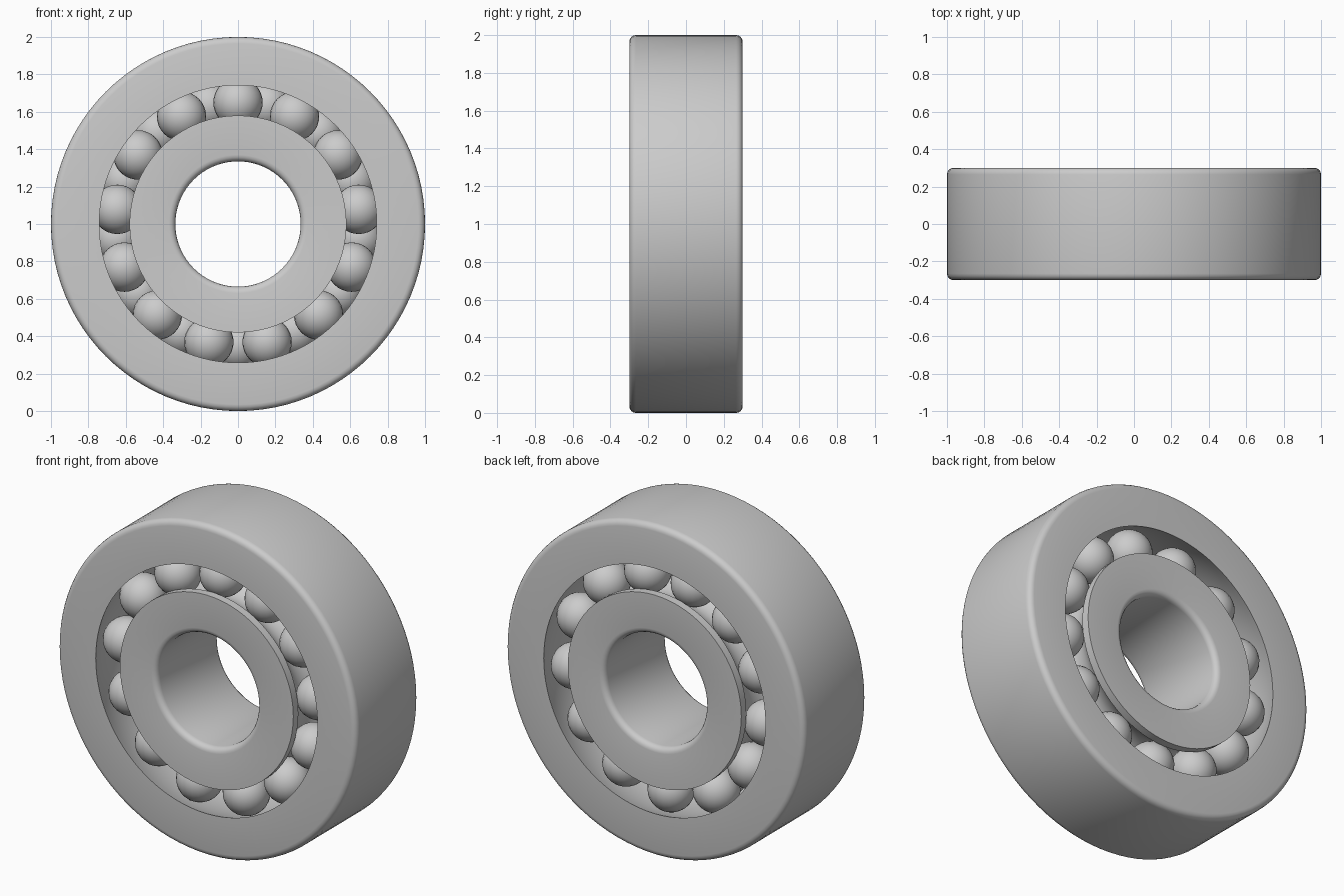
import bpy
import bmesh
from math import sin, cos, pi, tau, sqrt, acos, asin
from mathutils import Matrix

cube = bpy.data.objects.get("Cube")
if cube:
    bpy.data.objects.remove(cube, do_unlink=True)

# Main dimensions
HALF = 0.3            # half width of the bearing
OUTER_R = 1.0
BORE_R = 0.335
SHOULDER_R = 0.58     # outside of the inner ring
RACE_R = 0.8          # spherical race in the outer ring
PITCH_R, BALL_R = 0.65, 0.132
ROW_Y = 0.14
BALLS = 13
FILLET = 0.035

steel = bpy.data.materials.new("steel grey")
steel.use_nodes = True
colour = (0.6, 0.6, 0.6, 1)
steel.diffuse_color = colour
steel.node_tree.nodes["Principled BSDF"].inputs["Base Color"].default_value = colour


def arc(cy, cr, radius, start, end, steps):
    """Points (y, r) on an arc in the lathe profile."""
    return [(cy + radius * cos(start + (end - start) * i / steps),
             cr + radius * sin(start + (end - start) * i / steps))
            for i in range(steps + 1)]


def finish(bm, name):
    bmesh.ops.recalc_face_normals(bm, faces=bm.faces)
    mesh = bpy.data.meshes.new(name)
    bm.to_mesh(mesh)
    bm.free()
    mesh.materials.append(steel)
    obj = bpy.data.objects.new(name, mesh)
    bpy.context.collection.objects.link(obj)
    obj.location.z = OUTER_R
    bpy.ops.object.select_all(action="DESELECT")
    obj.select_set(True)
    bpy.context.view_layer.objects.active = obj
    bpy.ops.object.shade_smooth_by_angle(angle=pi / 6)
    return obj


def lathe(name, profile, segments):
    """Turn a closed (y, r) profile around the y axis."""
    bm = bmesh.new()
    rings = [[bm.verts.new((r * sin(tau * s / segments), y, r * cos(tau * s / segments)))
              for y, r in profile] for s in range(segments)]
    n = len(profile)
    for s in range(segments):
        a, b = rings[s], rings[(s + 1) % segments]
        for i in range(n):
            j = (i + 1) % n
            bm.faces.new((a[i], a[j], b[j], b[i]))
    return finish(bm, name)


# Outer ring: rounded outside edges and a spherical inner race
edge = HALF - FILLET
rim = acos(HALF / RACE_R)
outer = (arc(-edge, OUTER_R - FILLET, FILLET, pi, pi / 2, 4)
         + arc(edge, OUTER_R - FILLET, FILLET, pi / 2, 0, 4)
         + arc(0, 0, RACE_R, rim, pi - rim, 14))
lathe("outer_ring", outer, 96)

# Inner ring: rounded bore edges and two grooves for the balls
dip = asin((PITCH_R - SHOULDER_R) / BALL_R)
inner = ([(-HALF, SHOULDER_R)]
         + arc(-ROW_Y, PITCH_R, BALL_R, pi + dip, tau - dip, 10)
         + arc(ROW_Y, PITCH_R, BALL_R, pi + dip, tau - dip, 10)
         + [(HALF, SHOULDER_R)]
         + arc(edge, BORE_R + FILLET, FILLET, 0, -pi / 2, 4)
         + arc(-edge, BORE_R + FILLET, FILLET, -pi / 2, -pi, 4))
lathe("inner_ring", inner, 72)

# Two staggered rows of balls
for name, y, start in (("front_balls", -ROW_Y, 0), ("back_balls", ROW_Y, pi)):
    bm = bmesh.new()
    for i in range(BALLS):
        a = start + tau * i / BALLS
        place = Matrix.Translation((PITCH_R * sin(a), y, PITCH_R * cos(a)))
        bmesh.ops.create_uvsphere(bm, u_segments=24, v_segments=16,
                                  radius=BALL_R, matrix=place)
    finish(bm, name)
